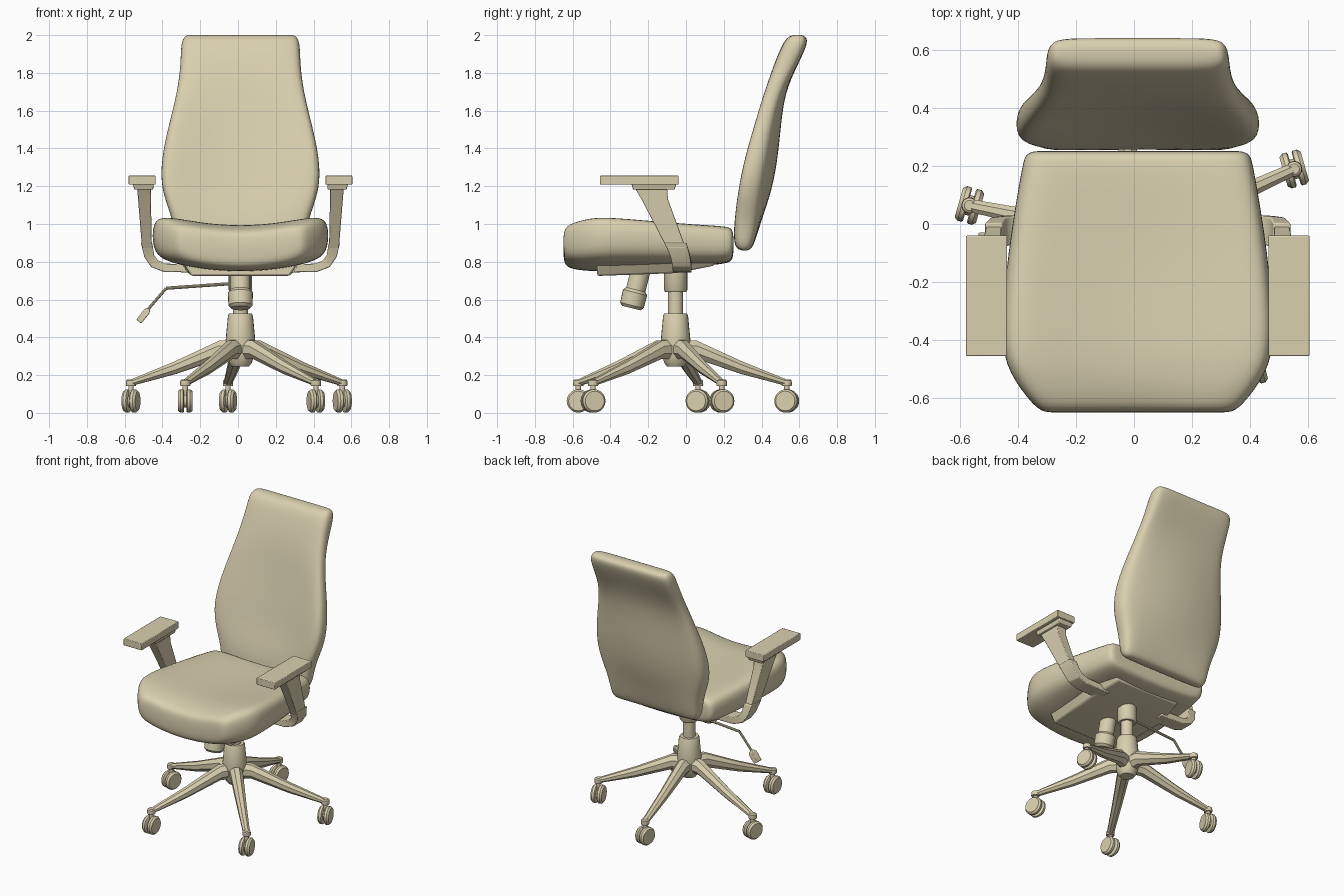
import bpy, bmesh
from math import sin, cos, pi, radians
from mathutils import Vector, Matrix

cube = bpy.data.objects.get("Cube")
if cube:
    bpy.data.objects.remove(cube, do_unlink=True)

beige = bpy.data.materials.new("warm_beige")
beige.use_nodes = True
COLOUR = (0.70, 0.63, 0.43, 1)
beige.diffuse_color = COLOUR
beige.node_tree.nodes["Principled BSDF"].inputs["Base Color"].default_value = COLOUR

CX, CY = 0.013, -0.055   # chair centre line and column position


def skin(name, rings, matrix=None, quad_caps=False, subdivide=0, bevel=0):
    """Join matching rings of points into one closed skin."""
    bm = bmesh.new()
    loops = [[bm.verts.new(p) for p in ring] for ring in rings]
    n = len(loops[0])
    for a, b in zip(loops, loops[1:]):
        for i in range(n):
            j = (i + 1) % n
            bm.faces.new((a[i], a[j], b[j], b[i]))
    for cap in (loops[0], loops[-1]):
        if quad_caps:
            for i in range(n // 2 - 1):
                bm.faces.new((cap[i], cap[i + 1], cap[n - 2 - i], cap[n - 1 - i]))
        else:
            bm.faces.new(cap)
    bmesh.ops.recalc_face_normals(bm, faces=bm.faces)
    mesh = bpy.data.meshes.new(name)
    bm.to_mesh(mesh)
    bm.free()
    mesh.materials.append(beige)
    obj = bpy.data.objects.new(name, mesh)
    bpy.context.collection.objects.link(obj)
    if matrix:
        obj.matrix_world = matrix
    if subdivide:
        mod = obj.modifiers.new("Smooth", "SUBSURF")
        mod.levels = mod.render_levels = subdivide
    if bevel:
        mod = obj.modifiers.new("Bevel", "BEVEL")
        mod.width, mod.segments = bevel, 2
    bpy.ops.object.select_all(action="DESELECT")
    bpy.context.view_layer.objects.active = obj
    obj.select_set(True)
    if subdivide:
        bpy.ops.object.shade_smooth()
    else:
        bpy.ops.object.shade_smooth_by_angle(angle=radians(35))
    return obj


def turned(name, profile, matrix, sides=24):
    """Solid of revolution from (radius, height) pairs."""
    rings = [[(r * cos(2 * pi * i / sides), r * sin(2 * pi * i / sides), h)
              for i in range(sides)] for r, h in profile]
    return skin(name, rings, matrix)


def box(name, low, high, bevel=0):
    rings = [[(low[0], low[1], z), (high[0], low[1], z),
              (high[0], high[1], z), (low[0], high[1], z)] for z in (low[2], high[2])]
    return skin(name, rings, bevel=bevel)


def cushion_ring(half_width, low, high, bend):
    """Rounded, bowed cross-section of a cushion."""
    across = (-0.88, -0.45, 0, 0.45, 0.88)
    shape = [(-1, 0.6)] + [(u, 1) for u in across] + [(1, 0.6)]
    shape += [(u, -v) for u, v in reversed(shape)]
    mid, half = (low + high) / 2, (high - low) / 2
    return [(CX + u * half_width, mid + v * half + bend * u * u) for u, v in shape]


# Seat cushion: y, half width, bottom, top, side lift
seat = [(-0.65, 0.32, 0.80, 0.925, 0.05), (-0.63, 0.36, 0.76, 0.965, 0.055),
        (-0.51, 0.45, 0.745, 0.99, 0.07), (-0.40, 0.475, 0.745, 0.99, 0.075),
        (-0.10, 0.452, 0.76, 0.975, 0.055), (0.20, 0.40, 0.785, 0.98, 0.02),
        (0.24, 0.39, 0.80, 0.97, 0.02), (0.252, 0.36, 0.83, 0.94, 0.02)]
skin("seat_cushion", [[(x, y, z) for x, z in cushion_ring(w, lo, hi, b)]
                      for y, w, lo, hi, b in seat], quad_caps=True, subdivide=2)

# Backrest: z, half width, front, rear, forward sweep of the sides
back = [(0.858, 0.31, 0.285, 0.335, 0), (0.885, 0.345, 0.25, 0.36, 0),
        (1.02, 0.355, 0.262, 0.40, -0.015), (1.18, 0.425, 0.315, 0.46, -0.06),
        (1.35, 0.42, 0.35, 0.49, -0.06), (1.52, 0.382, 0.39, 0.505, -0.045),
        (1.70, 0.335, 0.425, 0.525, -0.02), (1.85, 0.317, 0.467, 0.595, 0),
        (1.965, 0.317, 0.515, 0.65, 0), (2.003, 0.29, 0.55, 0.632, 0)]
skin("backrest", [[(x, y, z) for x, y in cushion_ring(w, lo, hi, b)]
                  for z, w, lo, hi, b in back], quad_caps=True, subdivide=2)

# Seat pan under the cushion, rising toward the rear
skin("seat_pan", [[(CX - w, y, lo), (CX + w, y, lo), (CX + w + 0.04, y, hi), (CX - w - 0.04, y, hi)]
                  for y, w, lo, hi in ((-0.47, 0.26, 0.725, 0.79), (-0.05, 0.28, 0.74, 0.81),
                                       (0.15, 0.24, 0.78, 0.82))], bevel=0.01)

# Armrests, one per side
for side, label in ((1, "left"), (-1, "right")):
    def strut(name, stations, bevel):
        """Flat bar: x, y, z, half depth, half-thickness in x and z."""
        rings = []
        for x, y, z, d, tx, tz in stations:
            rings.append([(CX + side * (x + s * tx), y + e * d, z + s * tz)
                          for s, e in ((-1, -1), (-1, 1), (1, 1), (1, -1))])
        skin(label + name, rings, bevel=bevel)

    strut("_arm_bracket", [(0.22, -0.02, 0.765, 0.05, 0, -0.022),
                           (0.40, -0.02, 0.768, 0.05, 0.004, -0.022),
                           (0.455, -0.022, 0.79, 0.05, 0.018, -0.018),
                           (0.483, -0.03, 0.83, 0.052, 0.026, -0.005),
                           (0.497, -0.055, 0.90, 0.058, 0.03, 0)], 0.005)
    strut("_arm_upright", [(0.495, -0.05, 0.87, 0.05, 0.026, 0),
                           (0.508, -0.165, 1.13, 0.07, 0.034, 0),
                           (0.51, -0.185, 1.19, 0.085, 0.037, 0)], 0.004)
    strut("_arm_plate", [(0.512, -0.17, 1.182, 0.11, 0.05, 0),
                         (0.515, -0.17, 1.215, 0.12, 0.055, 0)], 0.004)
    x_in, x_out = sorted((CX + side * 0.45, CX + side * 0.592))
    box(label + "_arm_pad", (x_in, -0.455, 1.208), (x_out, -0.04, 1.256), 0.004)

# Gas column and hub
column = Matrix.Translation((CX, CY, 0))
turned("column_collar", [(0.055, 0.64), (0.062, 0.65), (0.062, 0.78)], column)
turned("gas_column", [(0.04, 0.50), (0.04, 0.66)], column)
turned("base_hub", [(0.045, 0.245), (0.06, 0.265), (0.075, 0.31), (0.078, 0.39),
                    (0.066, 0.515), (0.06, 0.527)], column)

# Tension knob, tilted under the front of the seat
knob = Matrix.Translation((CX, -0.29, 0.555)) @ Matrix.Rotation(radians(-14), 4, "X")
turned("tension_knob", [(0.05, 0), (0.064, 0.015), (0.066, 0.085), (0.056, 0.095),
                        (0.052, 0.1), (0.052, 0.2)], knob)


def rod(name, start, end, radius):
    a, b = Vector(start), Vector(end)
    aim = (b - a).to_track_quat("Z", "Y").to_matrix().to_4x4()
    turned(name, [(radius, 0), (radius, (b - a).length)], Matrix.Translation(a) @ aim, 10)


# Height lever with paddle
bend = (-0.38, CY, 0.66)
rod("lever_arm", (0, CY, 0.687), bend, 0.009)
rod("lever_drop", bend, (-0.475, CY, 0.55), 0.008)
paddle = Matrix.Translation((-0.473, CY, 0.55)) @ Matrix.Rotation(radians(-142), 4, "Y")
skin("lever_paddle", [[(-t, -w, h), (t, -w, h), (t, w, h), (-t, w, h)]
                      for h, t, w in ((0, 0.012, 0.015), (0.02, 0.018, 0.025),
                                      (0.085, 0.016, 0.025))], paddle, bevel=0.004)

# Five-star base with twin-wheel casters
swivels = (16, -12, -16, 0, 14)
octagon = [(cos(pi * (i + 0.5) / 4) * 1.08, sin(pi * (i + 0.5) / 4) * 1.08) for i in range(8)]
for k, swivel in enumerate(swivels):
    angle = radians(24.4 + 72 * k)
    spin = column @ Matrix.Rotation(angle, 4, "Z")
    legs = ((0.04, 0.335, 0.052, 0.042), (0.11, 0.335, 0.048, 0.04),
            (0.35, 0.24, 0.034, 0.03), (0.59, 0.16, 0.017, 0.022))
    skin(f"base_leg_{k + 1}", [[(r, w * u, z + h * v) for u, v in octagon]
                               for r, z, h, w in legs], spin)
    foot = spin @ Matrix.Translation((0.592, 0, 0))
    turned(f"leg_end_{k + 1}", [(0.026, 0.143), (0.028, 0.15), (0.026, 0.172), (0.018, 0.178)], foot, 16)
    turned(f"caster_stem_{k + 1}", [(0.014, 0.07), (0.014, 0.15)], foot, 12)
    axle = (Matrix.Translation(foot.to_translation() + Vector((0, 0, 0.063)))
            @ Matrix.Rotation(radians(swivel), 4, "Z") @ Matrix.Rotation(pi / 2, 4, "Y"))
    turned(f"caster_axle_{k + 1}", [(0.035, -0.012), (0.035, 0.012)], axle, 16)
    for s in (-1, 1):
        turned(f"caster_wheel_{k + 1}_{'outer' if s > 0 else 'inner'}",
               [(0.056, s * 0.007), (0.062, s * 0.011), (0.062, s * 0.026),
                (0.052, s * 0.038)], axle, 20)
